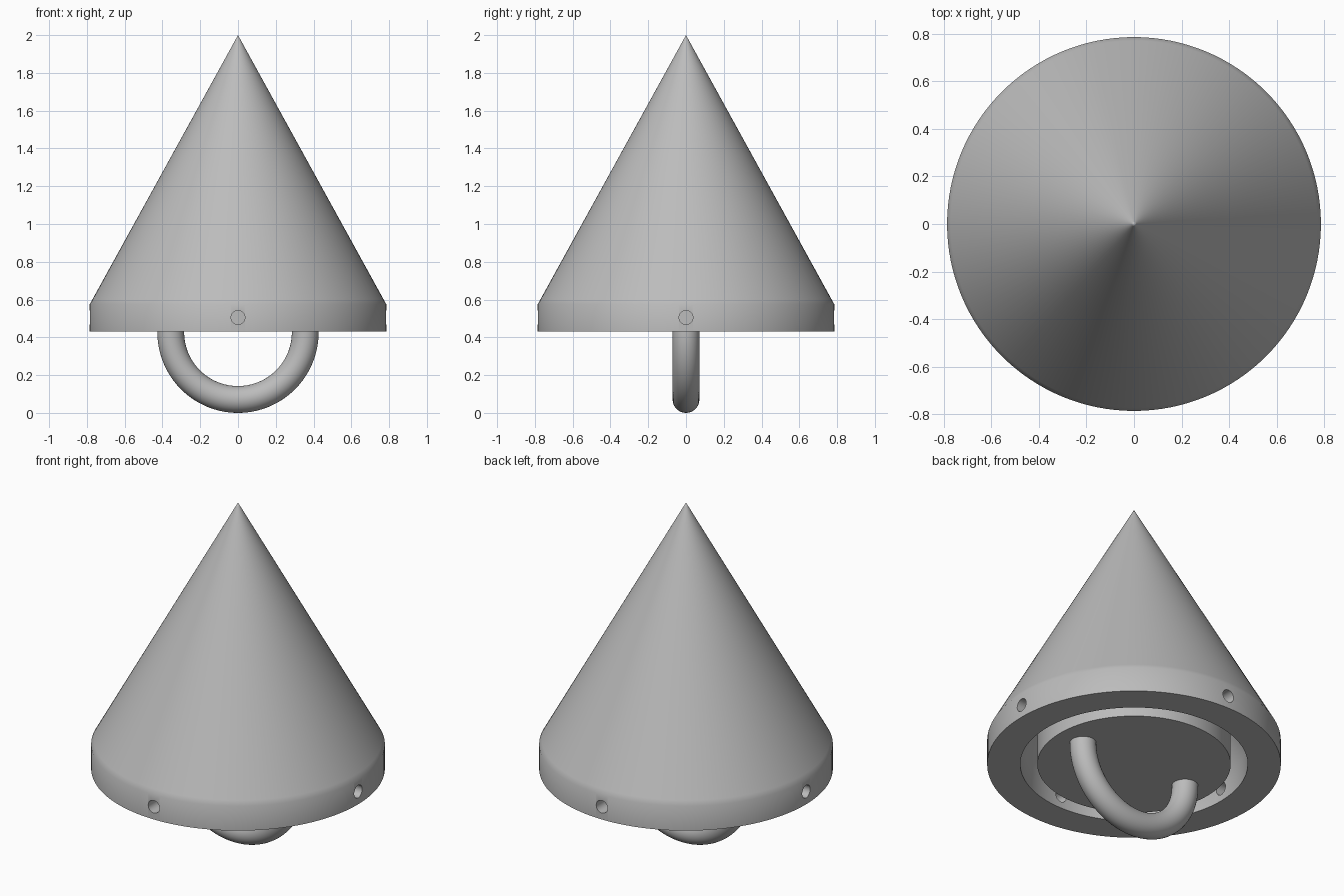
import bpy, bmesh, math
from mathutils import Matrix, Vector

cube = bpy.data.objects.get("Cube")
if cube:
    bpy.data.objects.remove(cube, do_unlink=True)

grey = bpy.data.materials.new("light grey")
grey.use_nodes = True
grey.diffuse_color = (0.5, 0.5, 0.5, 1)
grey.node_tree.nodes["Principled BSDF"].inputs["Base Color"].default_value = (0.5, 0.5, 0.5, 1)

BASE, SHOULDER, TIP = 0.43, 0.575, 2.0
RADIUS, INNER, PLUG = 0.785, 0.608, 0.517
SLOPE = (TIP - SHOULDER) / RADIUS


def finish(bm, name):
    bmesh.ops.remove_doubles(bm, verts=bm.verts, dist=1e-5)
    bmesh.ops.recalc_face_normals(bm, faces=bm.faces)
    mesh = bpy.data.meshes.new(name)
    bm.to_mesh(mesh)
    bm.free()
    mesh.materials.append(grey)
    obj = bpy.data.objects.new(name, mesh)
    bpy.context.collection.objects.link(obj)
    return obj


def lathe(name, profile, steps=128):
    """Turn an (r, z) profile about the z axis."""
    bm = bmesh.new()
    verts = [bm.verts.new((r, 0, z)) for r, z in profile]
    edges = [bm.edges.new(pair) for pair in zip(verts, verts[1:])]
    bmesh.ops.spin(bm, geom=verts + edges, cent=(0, 0, 0), axis=(0, 0, 1),
                   angle=math.tau, steps=steps)
    return finish(bm, name)


def smooth(obj):
    bpy.ops.object.select_all(action='DESELECT')
    obj.select_set(True)
    bpy.context.view_layer.objects.active = obj
    bpy.ops.object.shade_smooth_by_angle(angle=math.radians(30))


def on_cone(r):
    return (r, TIP - r * SLOPE)


# Hollow cone with a short upright rim
shell = lathe("cone_shell", [
    (0, TIP), on_cone(0.01), on_cone(0.4), on_cone(0.77), (RADIUS, SHOULDER), (RADIUS, BASE),
    (INNER, BASE), (INNER, SHOULDER), (0, SHOULDER + INNER * SLOPE)])

# Four screw holes through the rim
bm = bmesh.new()
for i in range(4):
    turn = Matrix.Rotation(i * math.pi / 2, 4, 'Z')
    place = turn @ Matrix.Translation((0.7, 0, 0.505)) @ Matrix.Rotation(math.pi / 2, 4, 'Y')
    bmesh.ops.create_cone(bm, cap_ends=True, segments=32, radius1=0.037,
                          radius2=0.037, depth=0.3, matrix=place)
cutter = finish(bm, "hole_cutter")
cutter.hide_render = True
mod = shell.modifiers.new("holes", 'BOOLEAN')
mod.operation, mod.solver, mod.object = 'DIFFERENCE', 'EXACT', cutter
bpy.ops.object.select_all(action='DESELECT')
shell.select_set(True)
bpy.context.view_layer.objects.active = shell
bpy.ops.object.modifier_apply(modifier=mod.name)
bpy.data.objects.remove(cutter, do_unlink=True)
smooth(shell)

# Round plug inside the rim, flush with its underside
plug_top = SHOULDER + (INNER - PLUG) * SLOPE
smooth(lathe("base_plug", [(0, BASE), (PLUG, BASE), (PLUG, plug_top), (0, plug_top)]))

# Half-ring loop hanging from the plug
bm = bmesh.new()
centre = Vector((0, 0, 0.427))
start = (Matrix.Translation(centre) @ Matrix.Rotation(-0.15, 4, 'Y')
         @ Matrix.Translation((0.356, 0, 0)))
bmesh.ops.create_circle(bm, segments=32, radius=0.071, matrix=start)
bmesh.ops.spin(bm, geom=bm.verts[:] + bm.edges[:], cent=centre, axis=(0, 1, 0),
               angle=math.pi + 0.3, steps=56)
smooth(finish(bm, "hanging_loop"))
